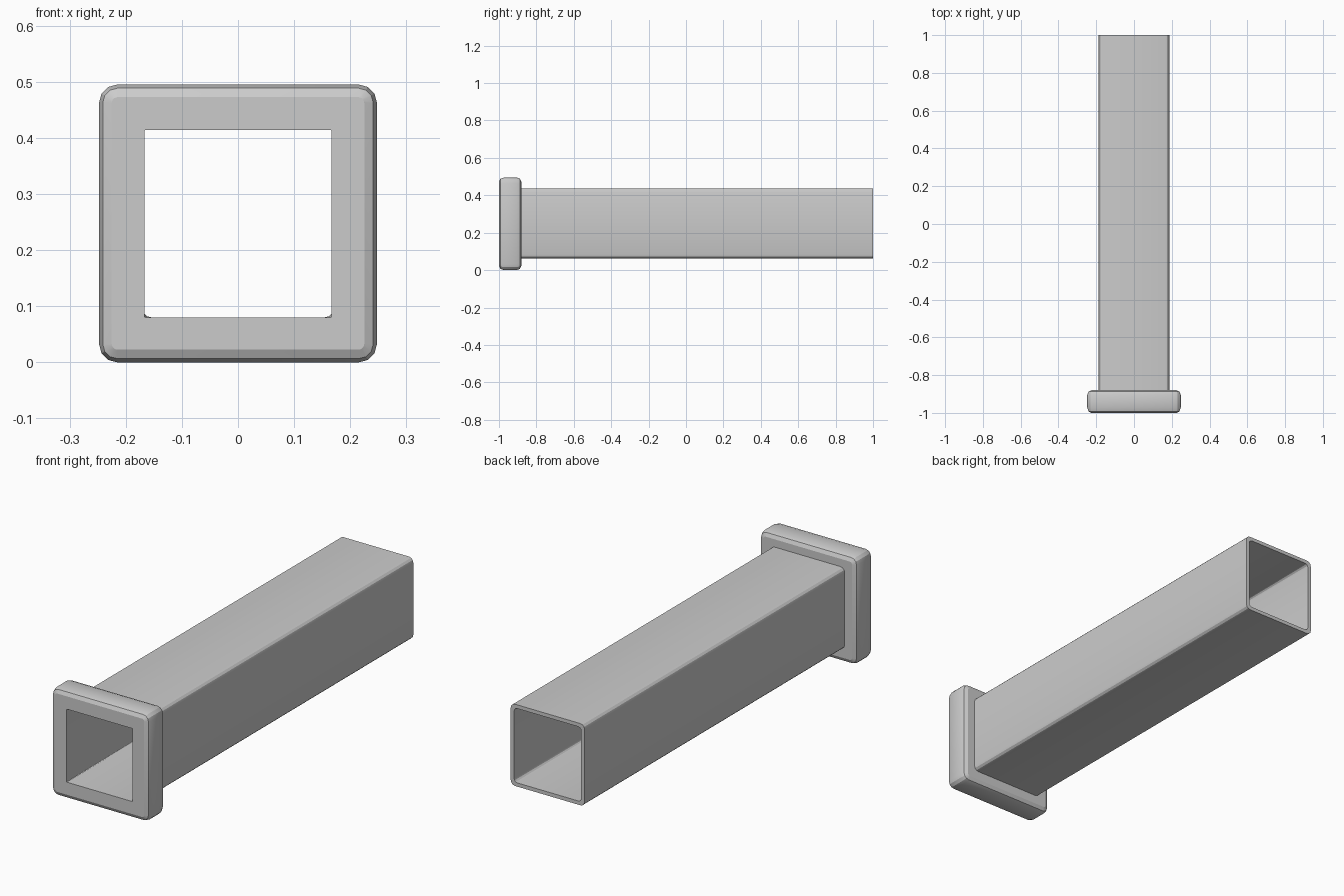
import bpy, bmesh, math

if "Cube" in bpy.data.objects:
    bpy.data.objects.remove(bpy.data.objects["Cube"])


def square_loop(half, radius, y, zc=0.249, steps=3):
    """Rounded square in the xz plane, anticlockwise seen from the front."""
    pts = []
    for q, (sx, sz) in enumerate([(1, 1), (-1, 1), (-1, -1), (1, -1)]):
        for k in range(steps + 1):
            a = math.radians(90 * (q + k / steps))
            pts.append((sx * (half - radius) + radius * math.cos(a), y,
                        zc + sz * (half - radius) + radius * math.sin(a)))
    return pts


def loft(name, sections):
    """Skin a list of (half, radius, y, centre z) squares."""
    bm = bmesh.new()
    loops = [[bm.verts.new(p) for p in square_loop(*s)] for s in sections]
    for a, b in zip(loops, loops[1:]):
        n = len(a)
        for i in range(n):
            j = (i + 1) % n
            bm.faces.new((b[i], b[j], a[j], a[i]))
    mesh = bpy.data.meshes.new(name)
    bm.to_mesh(mesh)
    bm.free()
    ob = bpy.data.objects.new(name, mesh)
    bpy.context.collection.objects.link(ob)
    bpy.ops.object.select_all(action='DESELECT')
    ob.select_set(True)
    bpy.context.view_layer.objects.active = ob
    bpy.ops.object.shade_smooth_by_angle(angle=math.radians(25))
    return ob


# End collar: front face, bevelled rim, back face up to the tube
loft("end_collar", [
    (0.167, 0.003, -1.0, 0.247),
    (0.225, 0.010, -1.0, 0.2475),
    (0.241, 0.026, -0.992, 0.2475),
    (0.2475, 0.032, -0.972, 0.2475),
    (0.2475, 0.032, -0.905, 0.2475),
    (0.241, 0.026, -0.888, 0.2475),
    (0.225, 0.012, -0.88, 0.2475),
    (0.187, 0.022, -0.88, 0.250),
])

# Square tube: outer wall, open back rim, inner wall through the collar
loft("square_tube", [
    (0.187, 0.022, -0.88, 0.250),
    (0.187, 0.022, 1.0, 0.250),
    (0.170, 0.016, 1.0, 0.250),
    (0.167, 0.003, -1.0, 0.247),
])
